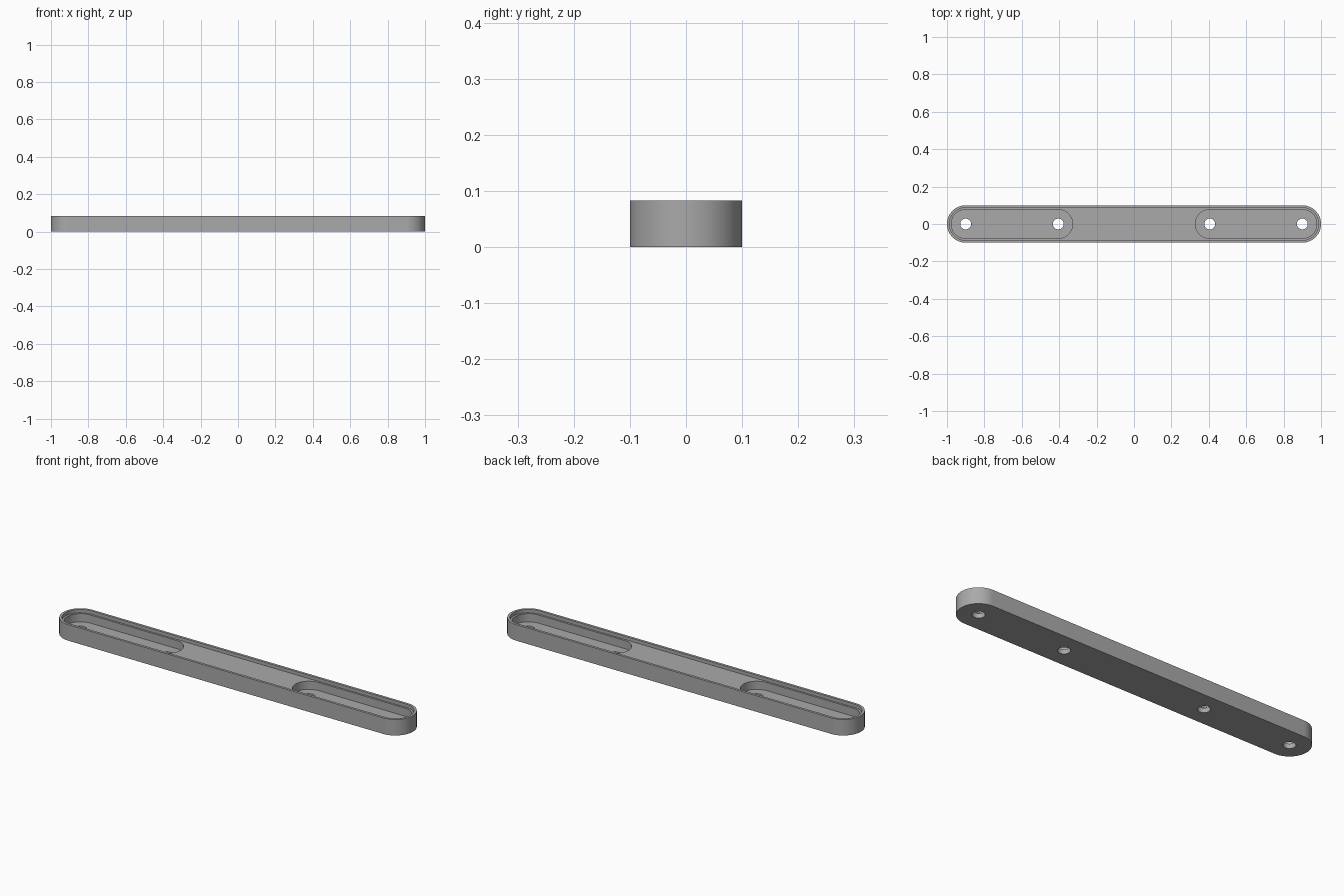
import bpy
import bmesh
from math import cos, sin, pi, radians

if "Cube" in bpy.data.objects:
    bpy.data.objects.remove(bpy.data.objects["Cube"], do_unlink=True)

HEIGHT = 0.083
RECESS_Z = 0.066
POCKET_Z = 0.024
ABOVE = HEIGHT + 0.05
HOLE_X = (0.405, 0.9)

grey = bpy.data.materials.new("plain grey")
grey.use_nodes = True
colour = (0.4, 0.4, 0.4, 1)
grey.diffuse_color = colour
grey.node_tree.nodes["Principled BSDF"].inputs["Base Color"].default_value = colour


def slot_solid(name, x0, x1, radius, z0, z1, steps=32):
    """Upright round-ended prism whose end arcs are centred on x0 and x1."""
    bm = bmesh.new()
    ring = []
    for centre, start in ((x1, -pi / 2), (x0, pi / 2)):
        for i in range(steps + 1):
            a = start + pi * i / steps
            ring.append(bm.verts.new((centre + radius * cos(a), radius * sin(a), z0)))
    base = bm.faces.new(ring)
    top = bmesh.ops.extrude_face_region(bm, geom=[base])["geom"]
    bmesh.ops.translate(bm, vec=(0, 0, z1 - z0),
                        verts=[v for v in top if isinstance(v, bmesh.types.BMVert)])
    bmesh.ops.remove_doubles(bm, verts=bm.verts, dist=1e-5)
    bmesh.ops.recalc_face_normals(bm, faces=bm.faces)
    mesh = bpy.data.meshes.new(name)
    bm.to_mesh(mesh)
    bm.free()
    mesh.materials.append(grey)
    obj = bpy.data.objects.new(name, mesh)
    bpy.context.collection.objects.link(obj)
    return obj


# Round-ended bar
bar = slot_solid("bar", -0.9, 0.9, 0.1, 0, HEIGHT)

# Shallow recess inside the rim
cutters = [slot_solid("recess_cutter", -0.9, 0.9, 0.087, RECESS_Z, ABOVE)]

# Deep pocket and two screw holes at each end
for side in (-1, 1):
    x0, x1 = sorted(side * x for x in HOLE_X)
    cutters.append(slot_solid("pocket_cutter", x0, x1, 0.077, POCKET_Z, ABOVE))
    for x in (x0, x1):
        cutters.append(slot_solid("hole_cutter", x, x, 0.029, -0.05, ABOVE, 16))

bpy.ops.object.select_all(action="DESELECT")
bar.select_set(True)
bpy.context.view_layer.objects.active = bar
for cutter in cutters:
    cutter.hide_render = True
    mod = bar.modifiers.new("cut", "BOOLEAN")
    mod.operation = "DIFFERENCE"
    mod.solver = "EXACT"
    mod.object = cutter
    bpy.ops.object.modifier_apply(modifier=mod.name)
    bpy.data.objects.remove(cutter, do_unlink=True)

bpy.ops.object.shade_smooth_by_angle(angle=radians(30))
